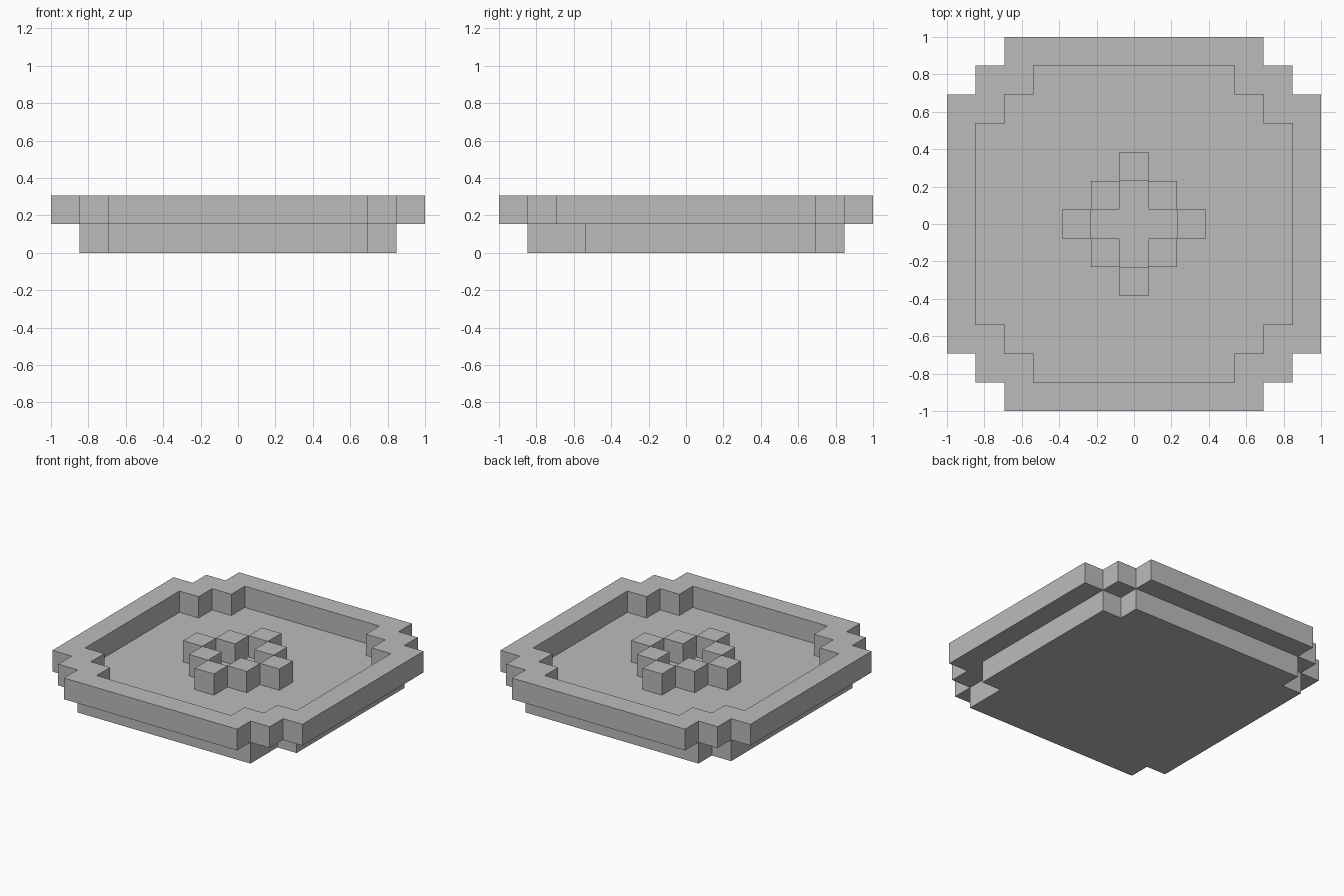
import bpy
import bmesh

cube = bpy.data.objects.get("Cube")
if cube:
    bpy.data.objects.remove(cube, do_unlink=True)

UNIT = 2 / 13  # block size: the model is 13 blocks wide

grey = bpy.data.materials.new("stone_grey")
grey.use_nodes = True
COLOUR = (0.5, 0.5, 0.5, 1)
grey.diffuse_color = COLOUR
grey.node_tree.nodes["Principled BSDF"].inputs["Base Color"].default_value = COLOUR


def square(size):
    """All block cells within `size` of the centre."""
    span = range(-size, size + 1)
    return {(i, j) for i in span for j in span}


def stepped_disc(size):
    """Square of cells whose corners are cut in two steps."""
    return {(i, j) for i, j in square(size) if abs(i) + abs(j) <= 2 * size - 2}


def block_layer(name, cells, level):
    """One-block-thick slab made by extruding a set of grid cells."""
    bm = bmesh.new()
    corners = {}

    def corner(i, j):
        if (i, j) not in corners:
            corners[i, j] = bm.verts.new(((i - 0.5) * UNIT, (j - 0.5) * UNIT, level * UNIT))
        return corners[i, j]

    for i, j in sorted(cells):
        bm.faces.new((corner(i, j), corner(i + 1, j), corner(i + 1, j + 1), corner(i, j + 1)))
    result = bmesh.ops.extrude_face_region(bm, geom=bm.faces[:], use_keep_orig=True)
    top = [g for g in result["geom"] if isinstance(g, bmesh.types.BMVert)]
    bmesh.ops.translate(bm, verts=top, vec=(0, 0, UNIT))
    bmesh.ops.recalc_face_normals(bm, faces=bm.faces[:])
    bmesh.ops.dissolve_limit(bm, angle_limit=0.01, verts=bm.verts[:], edges=bm.edges[:])
    mesh = bpy.data.meshes.new(name)
    bm.to_mesh(mesh)
    bm.free()
    mesh.materials.append(grey)
    obj = bpy.data.objects.new(name, mesh)
    bpy.context.collection.objects.link(obj)
    return obj


# Base slab: notched corners, with one longer notch at the front
notches = {(i, j) for i in (-5, 5) for j in (-5, 5)} | {(5, -4)}
block_layer("base", square(5) - notches, 0)

# Raised stepped rim around the open floor
block_layer("rim", stepped_disc(6) - stepped_disc(5), 1)

# Central ring of separate blocks around a cross-shaped gap
ring = sorted(c for c in square(2) if abs(c[0]) + abs(c[1]) == 2)
for number, cell in enumerate(ring, 1):
    block_layer(f"centre_block_{number}", {cell}, 1)
